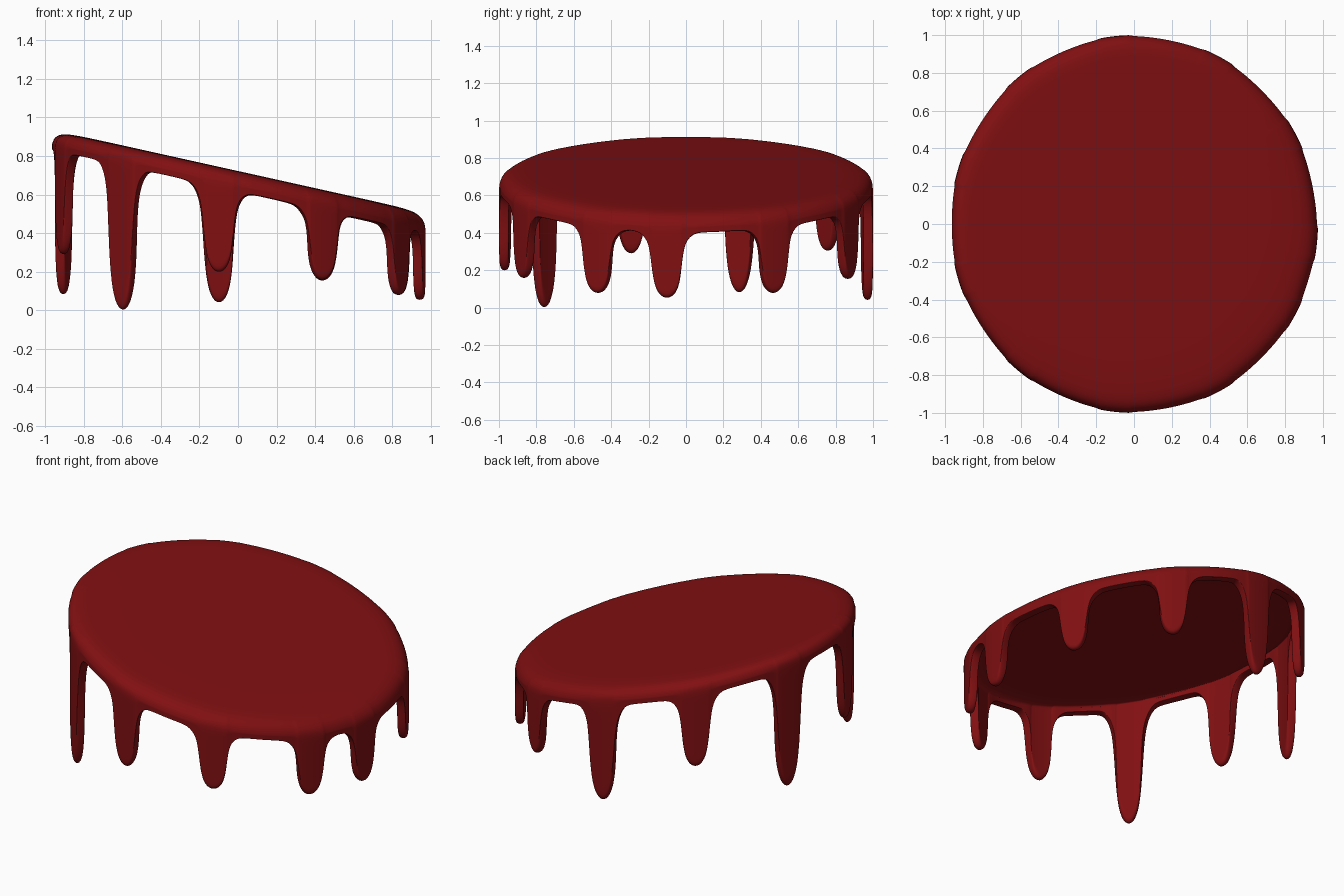
import bpy, bmesh, math

if "Cube" in bpy.data.objects:
    bpy.data.objects.remove(bpy.data.objects["Cube"])

RX, RY, THICK = 0.967, 0.993, 0.05

# drips: angle in degrees, tip height
drips = [(-62.7, 0.155), (-28.8, 0.075), (-6, 0.05), (28.5, 0.075), (62.5, 0.15), (96, 0.035),
         (129, 0.30), (163, 0.075), (197.5, 0.285), (231, -0.005), (264, 0.195)]
# half outline of a drip: offset in radians, fraction of drip length
half = [(0.024, 0.985), (0.046, 0.93), (0.064, 0.83), (0.077, 0.64), (0.086, 0.42),
        (0.098, 0.2), (0.122, 0.08), (0.152, 0.02), (0.185, 0.0)]
# top profile: radius fraction, drop below the tilted plane
cap = [(0.3, 0), (0.6, 0), (0.82, 0), (0.92, 0.004), (0.965, 0.018), (0.99, 0.042), (1.0, 0.072)]
wall = [0.15, 0.32, 0.5, 0.7, 0.88, 1.0]


def plane(x):
    return 0.722 - 0.222 * x


# columns around the rim: angle, drip fraction, tip height
cols = []
for i, (deg, tip) in enumerate(drips):
    a = math.radians(deg)
    cols += [(a - o, f, tip) for o, f in reversed(half)]
    cols.append((a, 1.0, tip))
    cols += [(a + o, f, tip) for o, f in half]
    nxt = math.radians(drips[(i + 1) % len(drips)][0])
    if nxt < a:
        nxt += 2 * math.pi
    if nxt - a > 0.45:
        cols.append(((a + nxt) / 2, 0.0, tip))

# one-sheet skin: tilted disc, rounded edge, vertical drips
bm = bmesh.new()
centre = bm.verts.new((0, 0, plane(0)))
grid = []
for a, f, tip in cols:
    swell = 1 + 0.007 * min(1, f * 2)
    col = []
    for r, drop in cap:
        k = r * (1 + (swell - 1) * r ** 8)
        x, y = RX * k * math.cos(a), RY * k * math.sin(a)
        col.append(bm.verts.new((x, y, plane(x) - drop)))
    x, y, z = col[-1].co
    rim = plane(x) - 0.106
    low = rim + (tip - rim) * f
    for w in wall:
        col.append(bm.verts.new((x, y, z + (low - z) * w)))
    grid.append(col)
for i, c in enumerate(grid):
    d = grid[(i + 1) % len(grid)]
    bm.faces.new((centre, c[0], d[0]))
    for j in range(len(c) - 1):
        bm.faces.new((c[j], c[j + 1], d[j + 1], d[j]))
for face in bm.faces:
    face.smooth = True
bm.normal_update()
mesh = bpy.data.meshes.new("dripping_cap")
bm.to_mesh(mesh)
bm.free()
cap_obj = bpy.data.objects.new("dripping_cap", mesh)
bpy.context.collection.objects.link(cap_obj)

# thickness and rounded edges
sol = cap_obj.modifiers.new("thickness", 'SOLIDIFY')
sol.thickness = THICK
sol.offset = -1
sub = cap_obj.modifiers.new("smooth", 'SUBSURF')
sub.levels = sub.render_levels = 2

mat = bpy.data.materials.new("dark_red")
mat.diffuse_color = (0.22, 0.005, 0.006, 1)
mat.use_nodes = True
mat.node_tree.nodes["Principled BSDF"].inputs["Base Color"].default_value = mat.diffuse_color
mesh.materials.append(mat)
